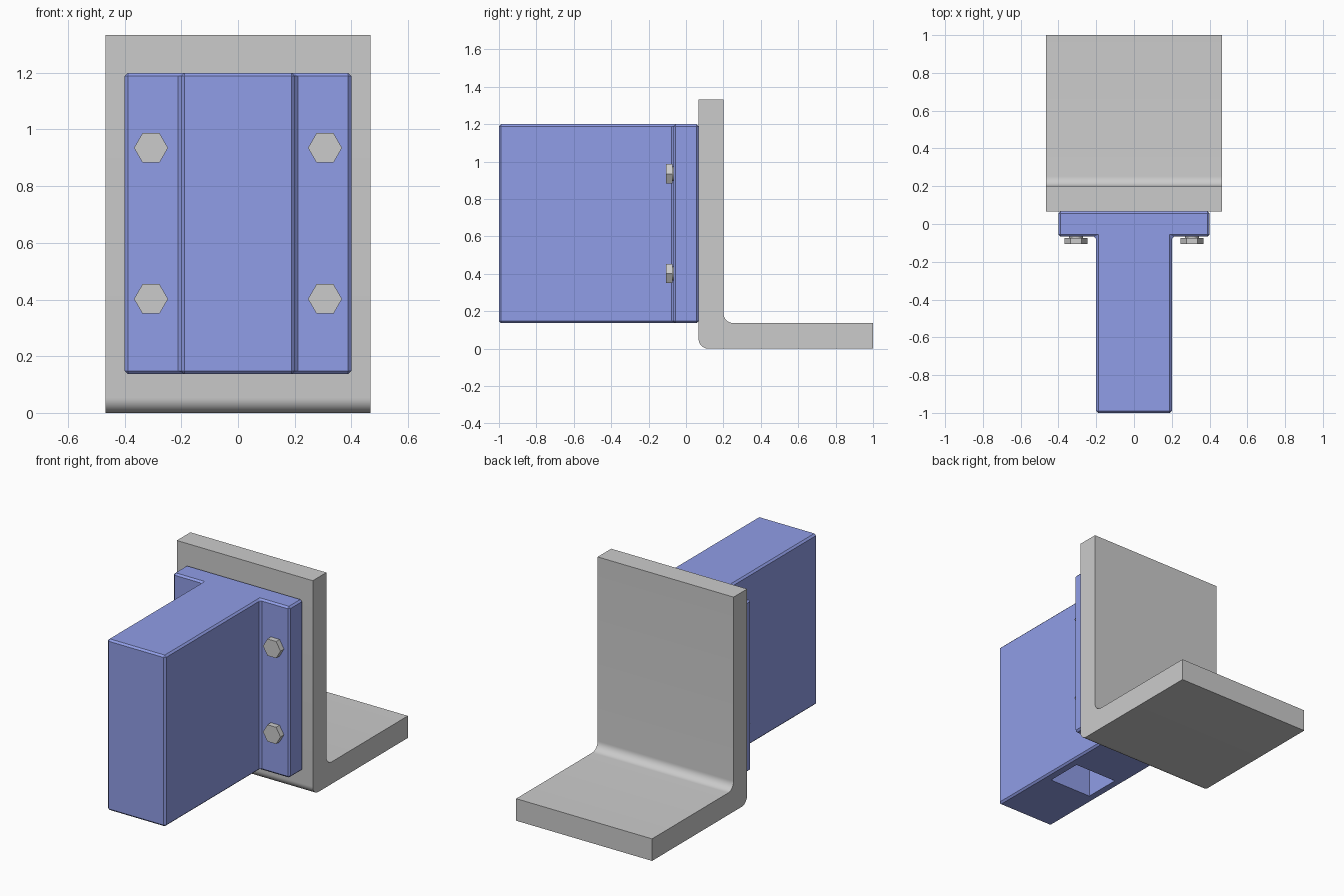
import bpy, bmesh, math
from mathutils import Matrix, Vector

if "Cube" in bpy.data.objects:
    bpy.data.objects.remove(bpy.data.objects["Cube"])


def finish(name, bm, mat=None):
    bmesh.ops.recalc_face_normals(bm, faces=bm.faces)
    mesh = bpy.data.meshes.new(name)
    bm.to_mesh(mesh)
    bm.free()
    obj = bpy.data.objects.new(name, mesh)
    bpy.context.collection.objects.link(obj)
    if mat:
        mesh.materials.append(mat)
    return obj


def extrude_profile(points, offset):
    bm = bmesh.new()
    face = bm.faces.new([bm.verts.new(p) for p in points])
    ext = bmesh.ops.extrude_face_region(bm, geom=[face])
    moved = [v for v in ext["geom"] if isinstance(v, bmesh.types.BMVert)]
    bmesh.ops.translate(bm, verts=moved, vec=Vector(offset))
    bmesh.ops.recalc_face_normals(bm, faces=bm.faces)
    return bm


def activate(obj):
    bpy.ops.object.select_all(action='DESELECT')
    obj.select_set(True)
    bpy.context.view_layer.objects.active = obj


def arc(cy, cz, r, a0, a1, n=10):
    angles = [math.radians(a0 + (a1 - a0) * i / n) for i in range(n + 1)]
    return [(cy + r * math.cos(a), cz + r * math.sin(a)) for a in angles]


blue = bpy.data.materials.new("blue_paint")
blue.diffuse_color = (0.28, 0.34, 0.8, 1)
blue.use_nodes = True
blue.node_tree.nodes["Principled BSDF"].inputs["Base Color"].default_value = blue.diffuse_color

# L-shaped bracket with rounded bend
R = 0.053
profile = [(0.067, 1.333)]
profile += arc(0.067 + R, R, R, 180, 270)
profile += [(1.0, 0.0), (1.0, 0.137)]
profile += arc(0.2 + R, 0.137 + R, R, 270, 180)
profile += [(0.2, 1.333)]
bracket = finish("angle_bracket", extrude_profile(
    [(-0.467, y, z) for y, z in profile], (0.934, 0, 0)))
activate(bracket)
bpy.ops.object.shade_smooth_by_angle(angle=math.radians(30))

# T-shaped body with chamfered edges
half = [(0.2, -1.0), (0.2, -0.067), (0.4, -0.067), (0.4, 0.067)]
outline = half + [(-x, y) for x, y in reversed(half)]
bm = extrude_profile([(x, y, 0.137) for x, y in outline], (0, 0, 1.063))
bmesh.ops.bevel(bm, geom=bm.edges[:], offset=0.011, segments=1,
                profile=0.5, affect='EDGES')
body = finish("tee_body", bm, blue)

# Rectangular pocket in the underside of the body
bm = bmesh.new()
bmesh.ops.create_cube(bm, size=1, matrix=Matrix.Translation((0, -0.467, 0.4))
                      @ Matrix.Diagonal((0.293, 0.233, 0.7, 1)))
cutter = finish("pocket_cutter", bm, blue)
cutter.hide_render = True
mod = body.modifiers.new("pocket", 'BOOLEAN')
mod.operation = 'DIFFERENCE'
mod.solver = 'EXACT'
mod.object = cutter
activate(body)
bpy.ops.object.modifier_apply(modifier=mod.name)
bpy.data.objects.remove(cutter)


# Hex bolts: chamfered head plus a narrow round collar
def add_bolt(name, x, z):
    bm = bmesh.new()
    turn = Matrix.Rotation(math.radians(90), 4, 'X')
    corners = [(0.06 * math.cos(i * math.pi / 3), 0.06 * math.sin(i * math.pi / 3))
               for i in range(6)]
    bm = extrude_profile([(x + a, -0.107, z + b) for a, b in corners],
                         (0, 0.034, 0))
    bmesh.ops.create_cone(bm, cap_ends=True, segments=24, radius1=0.038,
                          radius2=0.038, depth=0.12,
                          matrix=Matrix.Translation((x, -0.03, z)) @ turn)
    finish(name, bm)


for side, x in (("left", -0.307), ("right", 0.307)):
    for level, z in (("lower", 0.402), ("upper", 0.935)):
        add_bolt(f"bolt_{side}_{level}", x, z)
